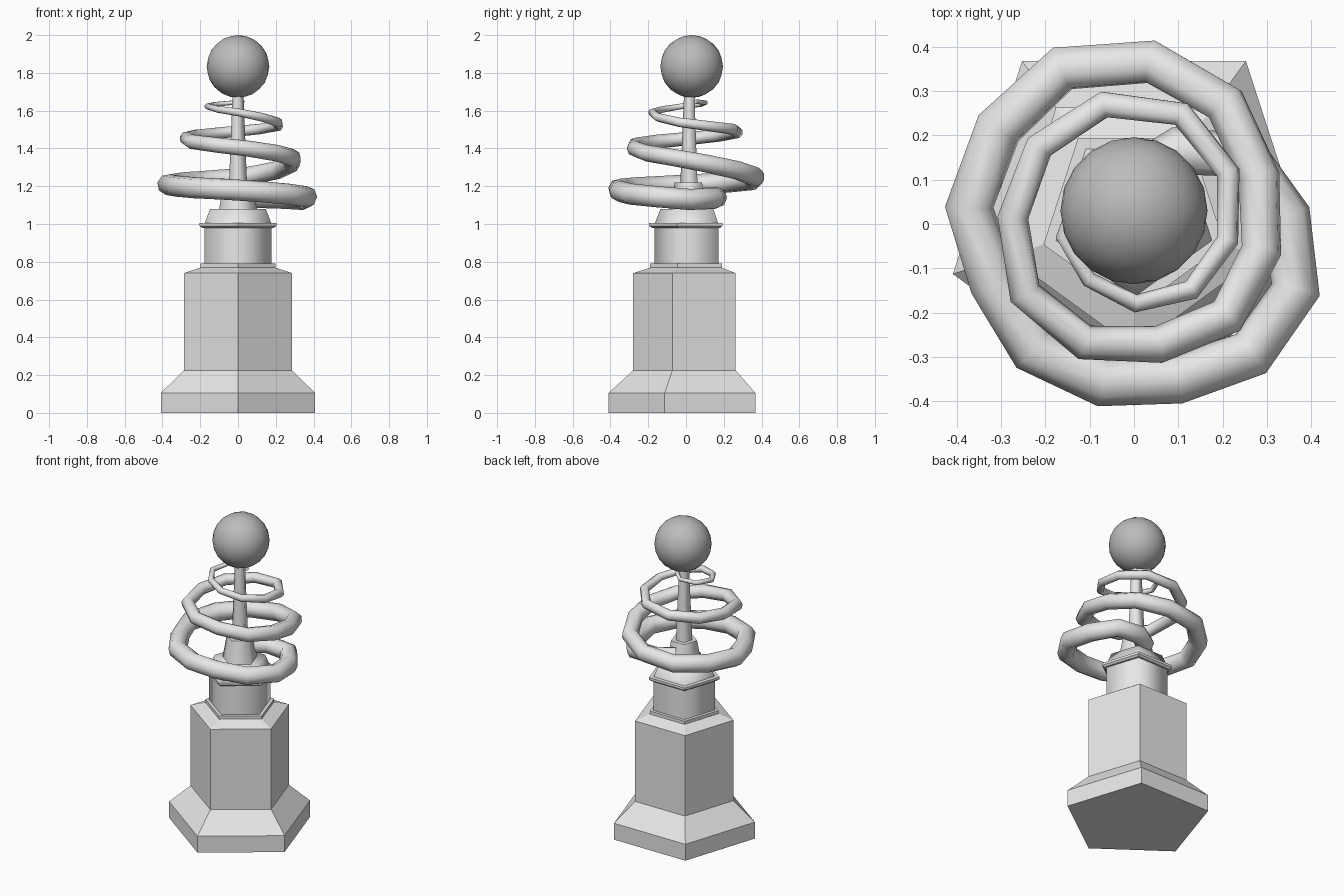
import bpy, bmesh, math
from math import radians, sin, cos, pi

cube = bpy.data.objects.get("Cube")
if cube:
    bpy.data.objects.remove(cube, do_unlink=True)

AXIS_Y = 0.02


def material(name, value):
    m = bpy.data.materials.new(name)
    m.use_nodes = True
    colour = (value, value, value, 1)
    m.diffuse_color = colour
    m.node_tree.nodes["Principled BSDF"].inputs["Base Color"].default_value = colour
    return m


light_grey = material("light grey", 0.8)
mid_grey = material("mid grey", 0.5)


def smooth(obj, angle):
    bpy.ops.object.select_all(action="DESELECT")
    obj.select_set(True)
    bpy.context.view_layer.objects.active = obj
    bpy.ops.object.shade_smooth_by_angle(angle=radians(angle))


def finish(name, bm, mat):
    bmesh.ops.recalc_face_normals(bm, faces=bm.faces)
    mesh = bpy.data.meshes.new(name)
    bm.to_mesh(mesh)
    bm.free()
    mesh.materials.append(mat)
    obj = bpy.data.objects.new(name, mesh)
    bpy.context.collection.objects.link(obj)
    return obj


def pentagon_part(name, profile, rounded=False):
    """Stack five-sided rings given as (height, corner radius)."""
    bm = bmesh.new()
    rings = []
    for z, r in profile:
        angles = [-pi / 2 + 2 * pi * k / 5 for k in range(5)]
        rings.append([bm.verts.new((r * cos(a), AXIS_Y + r * sin(a), z)) for a in angles])
    for low, high in zip(rings, rings[1:]):
        for k in range(5):
            n = (k + 1) % 5
            bm.faces.new((low[k], low[n], high[n], high[k]))
    bm.faces.new(rings[0][::-1])
    bm.faces.new(rings[-1])
    obj = finish(name, bm, light_grey)
    if rounded:
        smooth(obj, 80)
    return obj


# Pedestal, collars and neck
pentagon_part("pedestal", [(0, .43), (.105, .43), (.225, .3), (.74, .3), (.77, .205)])
pentagon_part("lower_collar", [(.77, .21), (.79, .21)])
pentagon_part("neck", [(.79, .187), (.98, .187)], True)
pentagon_part("upper_collar", [(.98, .2), (.99, .215), (1.005, .215)])
pentagon_part("shoulder", [(1.005, .185), (1.08, .155)], True)

# Central rod
pentagon_part("rod_foot", [(1.08, .105), (1.22, .08)], True)
pentagon_part("rod", [(1.22, .05), (1.7, .03)], True)

# Ball on top
bm = bmesh.new()
bmesh.ops.create_icosphere(bm, subdivisions=3, radius=.166)
bmesh.ops.translate(bm, verts=bm.verts, vec=(0, .03, 1.834))
smooth(finish("ball", bm, mid_grey), 60)

# Tapering spiral: heights per quarter turn, outer reach (hundredths) per step
HEIGHTS = [1.13, 1.18, 1.205, 1.24, 1.34, 1.405, 1.45, 1.49, 1.53, 1.59, 1.625, 1.645, 1.655, 1.66]
REACH = [40, 45, 45, 42, 42, 42, 40, 43, 43, 44, 42, 39, 35, 34, 34, 32,
         33, 33, 31, 31, 31, 30, 27, 24, 22, 20, 18, 18, 16, 12, 7]

# Tail that joins the spiral to the rod
path = [((0, .1, 1.14), .055), ((.1, .165, 1.14), .055), ((.25, .155, 1.135), .055)]
for i, reach in enumerate(REACH):
    turn = (24.85 * i + .305 * i * i) / 360
    q = min(int(turn * 4), len(HEIGHTS) - 2)
    z = HEIGHTS[q] + (HEIGHTS[q + 1] - HEIGHTS[q]) * min(turn * 4 - q, 1)
    thick = max(.012, min(.056, .068 - .021 * turn))
    a = radians(3) - turn * 2 * pi
    r = reach / 100 - thick
    path.append(((r * cos(a), r * sin(a), z), thick))

curve = bpy.data.curves.new("spiral", "CURVE")
curve.dimensions = "3D"
curve.bevel_depth = 1
curve.bevel_resolution = 2
curve.use_fill_caps = True
spline = curve.splines.new("POLY")
spline.points.add(len(path) - 1)
for point, (co, thick) in zip(spline.points, path):
    point.co = (*co, 1)
    point.radius = thick
curve.materials.append(light_grey)
spiral = bpy.data.objects.new("spiral", curve)
bpy.context.collection.objects.link(spiral)
bpy.ops.object.select_all(action="DESELECT")
spiral.select_set(True)
bpy.context.view_layer.objects.active = spiral
bpy.ops.object.convert(target="MESH")
smooth(bpy.context.view_layer.objects.active, 50)
